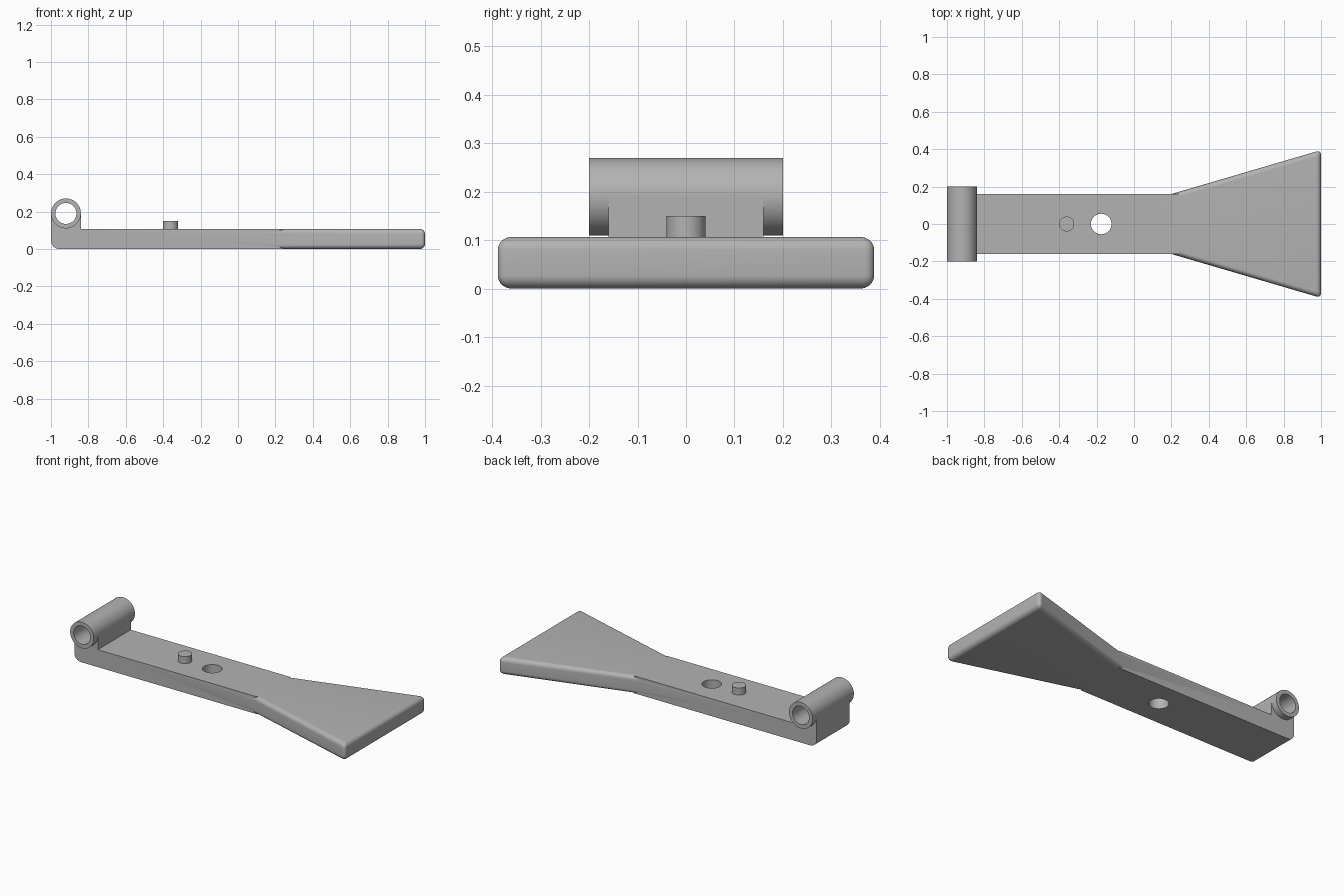
import bpy, bmesh, math
from mathutils import Matrix, Vector

scene_cube = bpy.data.objects.get("Cube")
if scene_cube:
    bpy.data.objects.remove(scene_cube, do_unlink=True)

grey = bpy.data.materials.new("plain grey")
grey.use_nodes = True
tone = (0.45, 0.45, 0.45, 1)
grey.diffuse_color = tone
grey.node_tree.nodes["Principled BSDF"].inputs["Base Color"].default_value = tone

THICK = 0.107
PIVOT_X, PIVOT_Z, TUBE_R = -0.92, 0.19, 0.08


def finish(name, bm):
    bmesh.ops.recalc_face_normals(bm, faces=bm.faces)
    mesh = bpy.data.meshes.new(name)
    bm.to_mesh(mesh)
    bm.free()
    mesh.materials.append(grey)
    obj = bpy.data.objects.new(name, mesh)
    bpy.context.collection.objects.link(obj)
    return obj


def prism(name, points, direction):
    bm = bmesh.new()
    face = bm.faces.new([bm.verts.new(p) for p in points])
    out = bmesh.ops.extrude_face_region(bm, geom=[face])["geom"]
    verts = [g for g in out if isinstance(g, bmesh.types.BMVert)]
    bmesh.ops.translate(bm, verts=verts, vec=Vector(direction))
    return finish(name, bm)


def cylinder(name, centre, radius, depth, along_y=False):
    bm = bmesh.new()
    turn = Matrix.Rotation(math.pi / 2 if along_y else 0, 4, "X")
    bmesh.ops.create_cone(bm, cap_ends=True, segments=64, radius1=radius, radius2=radius,
                          depth=depth, matrix=Matrix.Translation(centre) @ turn)
    return finish(name, bm)


def apply_boolean(target, other, operation):
    mod = target.modifiers.new(operation.lower(), "BOOLEAN")
    mod.object, mod.operation, mod.solver = other, operation, "EXACT"
    select(target)
    bpy.ops.object.modifier_apply(modifier=mod.name)
    bpy.data.objects.remove(other, do_unlink=True)


def select(obj):
    bpy.ops.object.select_all(action="DESELECT")
    obj.select_set(True)
    bpy.context.view_layer.objects.active = obj


# Arm with a raised end block and a rounded heel
heel = 0.045
profile = [(0.24, 0), (0.24, THICK), (PIVOT_X + TUBE_R, THICK),
           (PIVOT_X + TUBE_R, PIVOT_Z), (-1, PIVOT_Z)]
for i in range(9):
    a = math.pi + i * math.pi / 16
    profile.append((-1 + heel + heel * math.cos(a), heel + heel * math.sin(a)))
arm = prism("arm", [(x, -0.16, z) for x, z in profile], (0, 0.32, 0))

# Flared foot plate with rounded edges, its narrow end buried in the arm
plate = [(0.1, -0.131), (1, -0.395), (1, 0.395), (0.1, 0.131)]
foot_plate = prism("foot_plate", [(x, y, 0) for x, y in plate], (0, 0, THICK))
bevel = foot_plate.modifiers.new("round edges", "BEVEL")
bevel.width, bevel.segments = 0.027, 8
select(foot_plate)
bpy.ops.object.modifier_apply(modifier=bevel.name)

# Hinge tube and bore
tube = cylinder("hinge_tube", (PIVOT_X, 0, PIVOT_Z), TUBE_R, 0.4, True)
bore = cylinder("bore_cutter", (PIVOT_X, 0, PIVOT_Z), 0.056, 0.6, True)
hole = cylinder("hole_cutter", (-0.175, 0, 0.05), 0.055, 0.4)
apply_boolean(arm, tube, "UNION")
apply_boolean(arm, bore, "DIFFERENCE")
apply_boolean(arm, hole, "DIFFERENCE")
apply_boolean(arm, foot_plate, "UNION")
arm.name = "pedal_body"

# Small stop peg
peg = cylinder("stop_peg", (-0.36, 0, 0.115), 0.04, 0.07)

for obj in (arm, peg):
    select(obj)
    bpy.ops.object.shade_smooth_by_angle(angle=math.radians(30))
